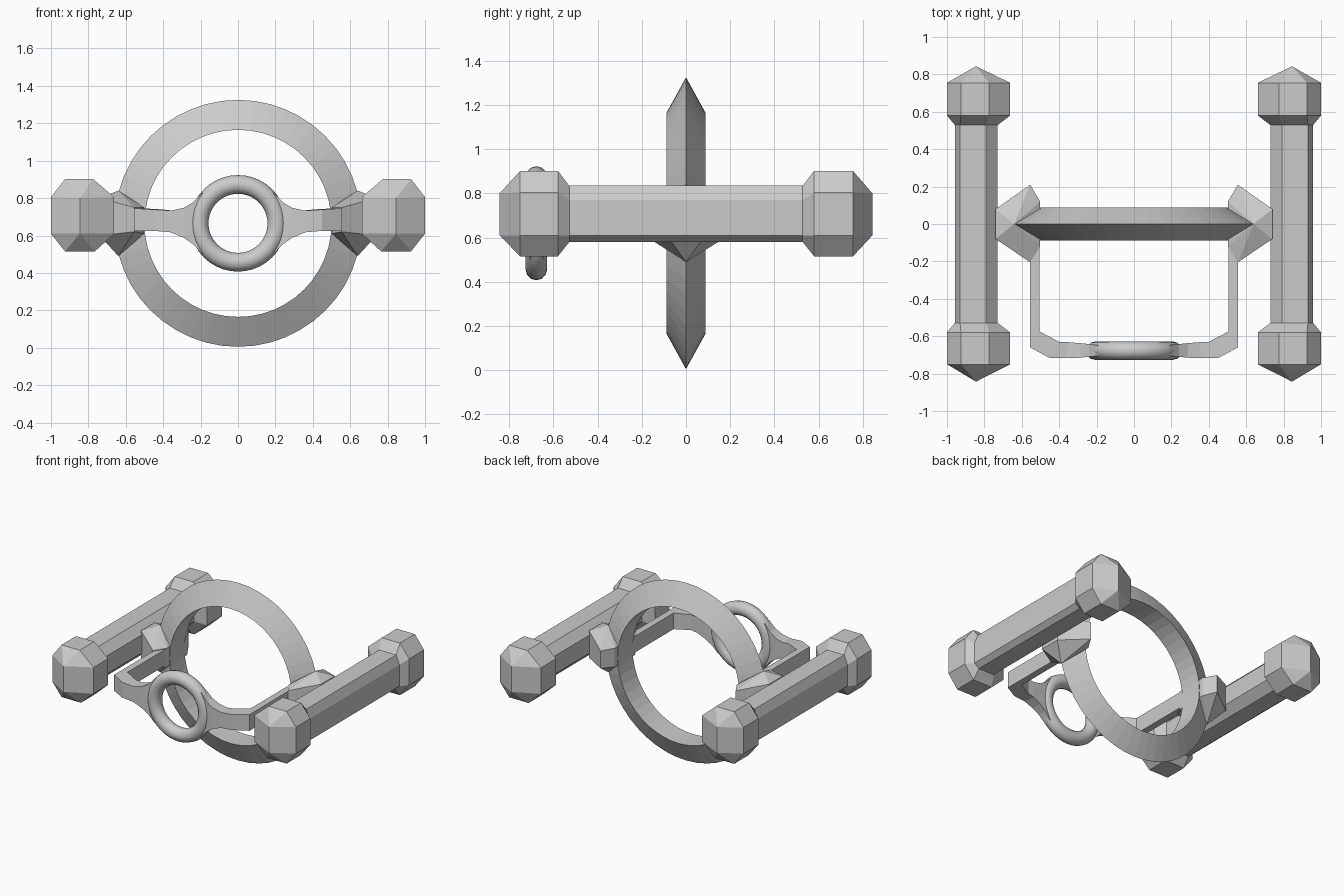
import bpy, bmesh, math
from mathutils import Vector

if "Cube" in bpy.data.objects:
    bpy.data.objects.remove(bpy.data.objects["Cube"])


def finish(name, bm, smooth=False):
    bmesh.ops.recalc_face_normals(bm, faces=bm.faces)
    me = bpy.data.meshes.new(name)
    bm.to_mesh(me)
    bm.free()
    for p in me.polygons:
        p.use_smooth = smooth
    ob = bpy.data.objects.new(name, me)
    bpy.context.collection.objects.link(ob)
    return ob


def bridge(bm, a, b):
    n = len(a)
    for i in range(n):
        bm.faces.new((a[i], a[(i + 1) % n], b[(i + 1) % n], b[i]))


def loft(bm, sections):
    rows = [[bm.verts.new(Vector(p)) for p in s] for s in sections]
    for a, b in zip(rows, rows[1:]):
        bridge(bm, a, b)
    return rows


def revolve(name, profile, centre, segments, smooth=False):
    # closed (radius, y) profile swept around the y axis
    bm = bmesh.new()
    cx, cy, cz = centre
    rows = loft(bm, [[(cx + r * math.cos(t), cy + y, cz + r * math.sin(t)) for r, y in profile]
                     for t in (2 * math.pi * i / segments for i in range(segments))])
    bridge(bm, rows[-1], rows[0])
    return finish(name, bm, smooth)


# Large ring with a sharp outer edge
revolve("large_ring", [(0.66, 0), (0.5, 0.088), (0.5, -0.088)], (0, 0, 0.665), 48)

# Small round ring at the front
tube = [(0.208 + 0.05 * math.cos(t), 0.049 * math.sin(t))
        for t in (math.pi * i / 6 for i in range(12))]
revolve("small_ring", tube, (0, -0.677, 0.665), 40, True)

# Eight-sided outlines (x, z) of the side bars and their heads
SHAFT = [(.79, .835), (.93, .835), (.957, .77), (.957, .61),
         (.92, .58), (.79, .58), (.73, .64), (.73, .775)]
HEAD = [(.775, .902), (.925, .902), (1.0, .805), (1.0, .61),
        (.925, .515), (.765, .515), (.662, .61), (.662, .805)]


def side_bar(name, s):
    bm = bmesh.new()
    rows = loft(bm, [[(s * x, y, z) for x, z in prof] for y, prof in
                     ((-.75, HEAD), (-.58, HEAD), (-.528, SHAFT),
                      (.528, SHAFT), (.58, HEAD), (.755, HEAD))])
    # heads end in a short upright ridge
    for row, y in ((rows[0], -.843), (rows[-1], .843)):
        hi = bm.verts.new((s * .845, y, .80))
        lo = bm.verts.new((s * .845, y, .61))
        for i in (7, 0, 1):
            bm.faces.new((row[i], row[(i + 1) % 8], hi))
        for i in (3, 4, 5):
            bm.faces.new((row[i], row[i + 1], lo))
        bm.faces.new((row[2], row[3], lo, hi))
        bm.faces.new((row[6], row[7], hi, lo))
    finish(name, bm)


def connector(name, s):
    # wedge block joining bar, ring and fork: x, y, bottom, top
    pts = [(.74, .08, .60, .80), (.555, .21, .62, .75), (.502, .12, .61, .75),
           (.502, -.12, .61, .75), (.555, -.205, .62, .75), (.74, -.08, .60, .80)]
    bm = bmesh.new()
    lo, hi = loft(bm, [[(s * x, y, b) for x, y, b, t in pts],
                       [(s * x, y, t) for x, y, b, t in pts]])
    for row, z in ((lo, .49), (hi, .84)):
        c = bm.verts.new((s * .64, 0, z))
        for i in range(6):
            bm.faces.new((row[i], row[(i + 1) % 6], c))
    finish(name, bm)


def fork_arm(name, s):
    # rectangular arm bending forward, flaring into the small ring
    # outer x, y, inner x, y, middle z, half height
    path = [(.555, -.12, .505, -.12, .685, .06), (.555, -.66, .505, -.575, .685, .06),
            (.45, -.717, .40, -.63, .682, .057), (.36, -.717, .35, -.632, .675, .058),
            (.29, -.715, .29, -.637, .668, .08), (.24, -.71, .24, -.642, .665, .112),
            (.19, -.705, .19, -.648, .665, .165)]
    bm = bmesh.new()
    rows = loft(bm, [[(s * a, b, m - h), (s * a, b, m + h), (s * c, d, m + h), (s * c, d, m - h)]
                     for a, b, c, d, m, h in path])
    bm.faces.new(rows[0])
    bm.faces.new(rows[-1])
    finish(name, bm)


for side, s in (("right", 1), ("left", -1)):
    side_bar(side + "_bar", s)
    connector(side + "_connector", s)
    fork_arm(side + "_fork_arm", s)
